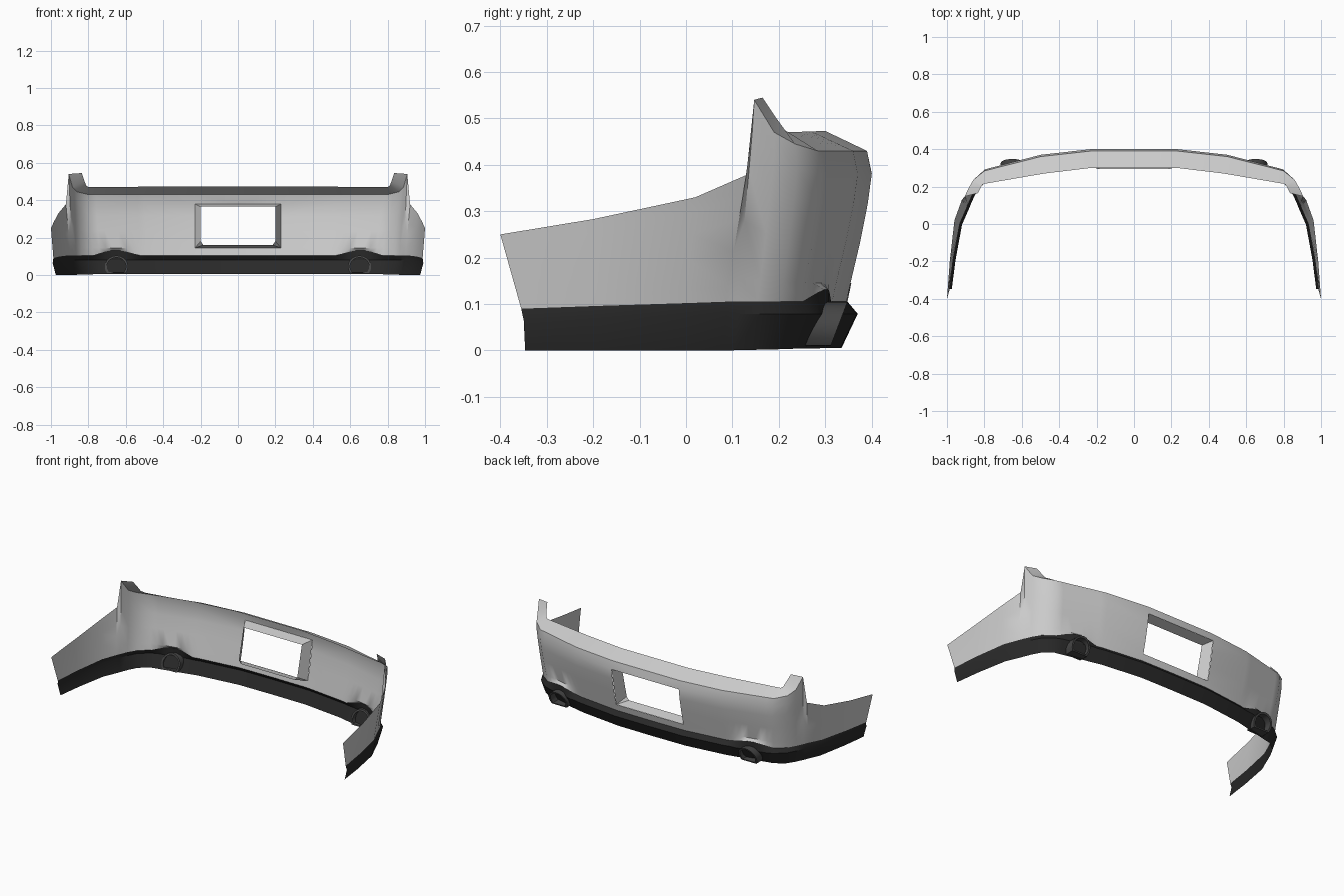
import bpy, bmesh, math
from mathutils import Vector as V

if "Cube" in bpy.data.objects:
    bpy.data.objects.remove(bpy.data.objects["Cube"])


def mat(name, c):
    m = bpy.data.materials.new(name)
    m.diffuse_color = (c, c, c, 1)
    m.use_nodes = True
    m.node_tree.nodes["Principled BSDF"].inputs["Base Color"].default_value = m.diffuse_color
    return m


GREY = mat("body_grey", 0.6)
DARK = mat("trim_dark", 0.022)
PIPE = mat("pipe_dark_grey", 0.06)


def make(name, verts, faces, material, angle=30, mirror=True):
    me = bpy.data.meshes.new(name)
    me.from_pydata([tuple(v) for v in verts], [], faces)
    bm = bmesh.new()
    bm.from_mesh(me)
    bmesh.ops.recalc_face_normals(bm, faces=bm.faces)
    # outward means away from the car interior
    if sum(f.normal.dot(f.calc_center_median() - V((0.3 if mirror else 0, -0.2, 0.2))) * f.calc_area() for f in bm.faces) < 0:
        bmesh.ops.reverse_faces(bm, faces=bm.faces)
    bm.to_mesh(me)
    bm.free()
    me.materials.append(material)
    ob = bpy.data.objects.new(name, me)
    bpy.context.collection.objects.link(ob)
    if mirror:
        md = ob.modifiers.new("mirror", 'MIRROR')
        md.use_clip = True
        md.merge_threshold = 0.0005
    bpy.ops.object.select_all(action='DESELECT')
    ob.select_set(True)
    bpy.context.view_layer.objects.active = ob
    bpy.ops.object.shade_smooth_by_angle(angle=math.radians(angle))
    return ob


def grid_faces(rows, cols, skip=lambda r, c: False):
    return [(r * cols + c, r * cols + c + 1, (r + 1) * cols + c + 1, (r + 1) * cols + c)
            for r in range(rows - 1) for c in range(cols - 1) if not skip(r, c)]


# stations along the half bumper: top edge, bottom edge (x, y, z), bulge weight
ST = [
    ((0, .39, .43), (0, .348, .105), 1),
    ((.23, .39, .43), (.23, .346, .105), 1),
    ((.5, .36, .43), (.49, .315, .105), 1),
    ((.8, .284, .43), (.775, .25, .105), .8),
    ((.86, .235, .445), (.835, .205, .105), .5),
    ((.885, .19, .47), (.865, .155, .105), .3),
    ((.905, .147, .54), (.885, .11, .105), .1),
    ((.92, .13, .378), (.895, .085, .105), 0),
    ((.96, .02, .33), (.932, 0, .102), 0),
    ((.985, -.2, .283), (.967, -.19, .096), 0),
    ((1.0, -.4, .25), (.987, -.355, .09), 0),
]
# inner edge of the top flange, one per station up to the horn
FL = [(0, .30, .473), (.23, .30, .473), (.48, .27, .472), (.80, .215, .47),
      (.812, .208, .478), (.82, .195, .50), (.835, .165, .545)]

# resample, with extra columns round the exhaust arch
cols, flange = [], []
for i, (a, b) in enumerate(zip(ST, ST[1:])):
    n = 8 if i == 2 else 1
    for k in range(n):
        t = k / n
        cols.append((V(a[0]).lerp(V(b[0]), t), V(a[1]).lerp(V(b[1]), t), a[2] + (b[2] - a[2]) * t))
        if i < 6:
            flange.append(V(FL[i]).lerp(V(FL[i + 1]), t))
cols.append((V(ST[-1][0]), V(ST[-1][1]), 0))
flange.append(V(FL[6]))
N = len(cols)

# bottom edge normals and arch bumps
norm, low = [], []
for i in range(N):
    t = cols[min(i + 1, N - 1)][1] - cols[max(i - 1, 0)][1]
    n = V((-t.y, t.x, 0)).normalized()
    norm.append(n if i else V((0, 1, 0)))
    q = cols[i][1].copy()
    d = abs(q.x - .65)
    if d < .12:
        s = math.cos(d / .12 * math.pi / 2)
        q += n * .025 * s + V((0, 0, .027 * s))
    low.append(q)

# painted bumper skin with a plate opening
FR = [(0, 0), (.123, .003), (.4, .012), (.65, .017), (.846, .017), (1, 0)]
verts = []
for f, g in FR:
    for (p, q, w), l in zip(cols, low):
        b = q.lerp(l, max(0, 1 - f / .123))
        verts.append(b.lerp(p, f) + V((0, g * w, 0)))
hole = (verts[N + 1], verts[4 * N + 1])
make("bumper_skin", verts, grid_faces(len(FR), N, lambda r, c: c == 0 and 1 <= r <= 3), GREY)

# top flange with raised end horns
M = len(flange)
make("top_flange", [c[0] for c in cols[:M]] + flange, grid_faces(2, M), GREY)

# recessed plate frame
(x0, yb, zb), (x1, yt, zt) = hole
D = .06
outer = [(0, yt, zt), (x1, yt, zt), (x0, yb, zb), (x0, yb, zb), (0, yb, zb)]
inner = [(0, yt - D, .365), (.2, yt - D, .365), (.2, yb - D, .18), (.185, yb - D, .16), (0, yb - D, .16)]
make("plate_recess", outer + inner,
     [(0, 1, 6, 5), (1, 2, 7, 6), (2, 8, 7), (2, 4, 9, 8)], GREY, 20)

# dark lower skirt with an outward ridge
ridge, base = [], []
for i in range(N):
    q, w = cols[i][1], cols[i][2]
    tip = .01 if i == N - 1 else 0
    out = .004 + .018 * w
    if abs(q.x - .65) < .1:
        out += .006
    ridge.append(V((q.x, q.y + tip / 2, q.z - .026)) + norm[i] * out)
    base.append(V((q.x, q.y + tip, .005 * w)) - norm[i] * .013)
make("lower_skirt", low + ridge + base, grid_faces(3, N), DARK, 25)


# slanted exhaust tips, flat at the bottom
S = 20


def ring(r, y):
    out = []
    for k in range(S):
        a = 2 * math.pi * k / S
        z = max(.01 + (1 - r) * .04, .045 + .059 * r * math.sin(a))
        out.append(V((.65 + .0625 * r * math.cos(a), y + (z - .01) * .38, z)))
    return out


loops = [ring(.82, .255), ring(1, .255), ring(1, .312), ring(.82, .312)]
faces = [(j * S + k, j * S + (k + 1) % S, (j + 1) % 4 * S + (k + 1) % S, (j + 1) % 4 * S + k)
         for j in range(4) for k in range(S)]
make("exhaust_tip", sum(loops, []), faces, PIPE)
